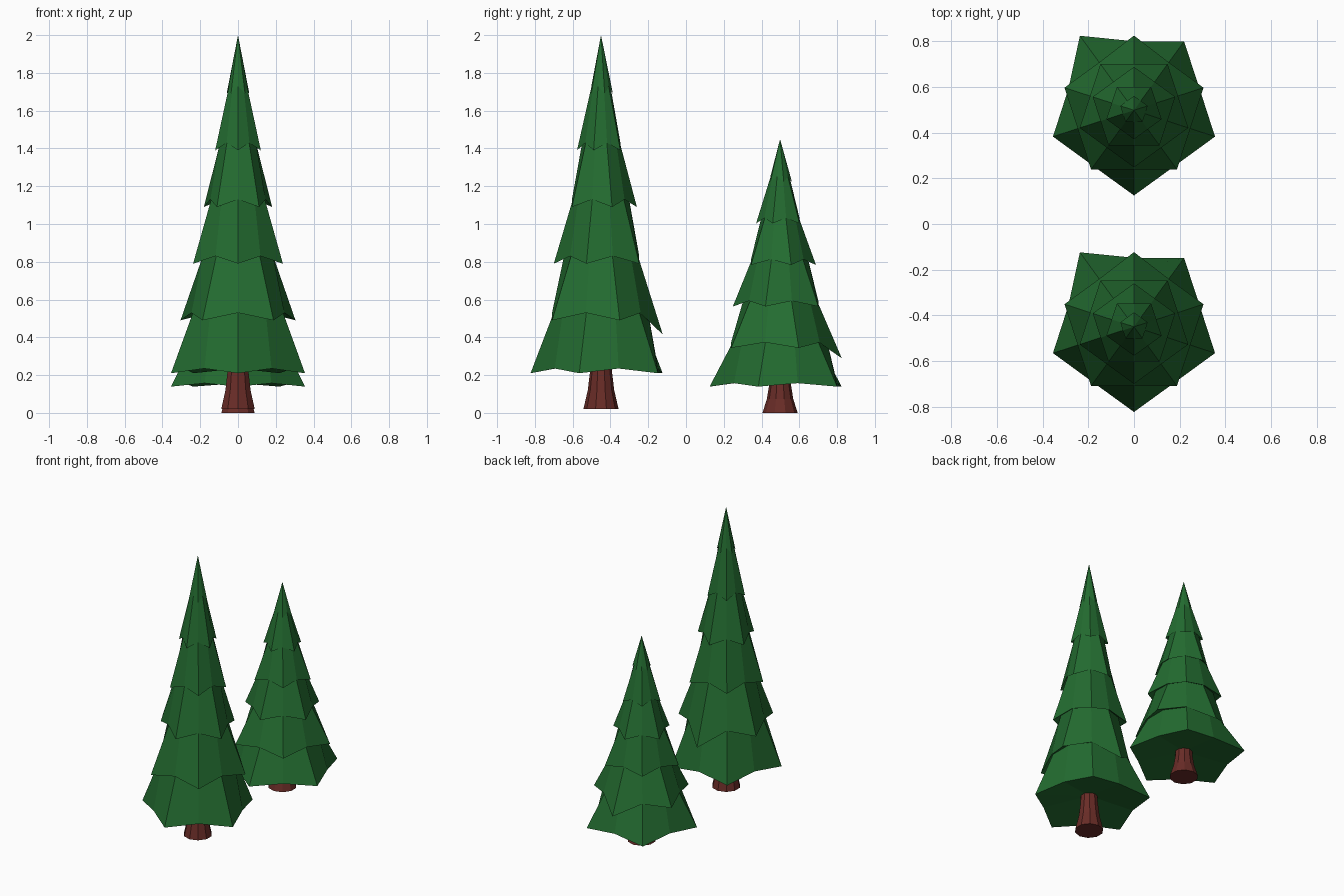
import bpy, bmesh
from math import cos, sin, radians

if "Cube" in bpy.data.objects:
    bpy.data.objects.remove(bpy.data.objects["Cube"])


def material(name, rgb):
    m = bpy.data.materials.new(name)
    m.diffuse_color = (*rgb, 1)
    m.use_nodes = True
    m.node_tree.nodes["Principled BSDF"].inputs["Base Color"].default_value = m.diffuse_color
    return m


GREEN = material("needles", (0.017, 0.15, 0.03))
BROWN = material("bark", (0.14, 0.025, 0.02))

# Branch tiers, bottom to top: tip radius, tip height, notch height
TIERS = [(0.373, 0.19, 0.215), (0.32, 0.47, 0.51), (0.25, 0.77, 0.81),
         (0.19, 1.07, 1.11), (0.127, 1.37, 1.41), (0.063, 1.67, 1.71)]
TOP = 1.98


def ring(bm, points):
    return [bm.verts.new((r * cos(radians(a)), r * sin(radians(a)), z)) for a, r, z in points]


def bridge(bm, low, high):
    n = len(low)
    for i in range(n):
        j = (i + 1) % n
        bm.faces.new((low[i], low[j], high[j], high[i]))


def fan(bm, loop, z):
    centre = bm.verts.new((0, 0, z))
    for i in range(len(loop)):
        bm.faces.new((loop[i], loop[(i + 1) % len(loop)], centre))


def finish(bm, name, y, z, height, mat):
    bmesh.ops.recalc_face_normals(bm, faces=bm.faces[:])
    for v in bm.verts:
        v.co.z = v.co.z * height + z
        v.co.y += y
    mesh = bpy.data.meshes.new(name)
    bm.to_mesh(mesh)
    bm.free()
    mesh.materials.append(mat)
    bpy.context.collection.objects.link(bpy.data.objects.new(name, mesh))


def skirt(k):
    # Five drooping tips with raised notches between, turned on every other tier
    r, tip, notch = TIERS[k]
    pts = []
    for i in range(10):
        a = -90 + 36 * i
        if i % 2 == k % 2:
            rr, zz = r, tip
            if k == 0 and i == 6:      # longer back left branch
                rr = 0.403
            if k == 1 and i == 5:      # sagging back branch
                rr, zz = 0.327, 0.395
            pts.append((a, rr, zz))
        else:
            pts.append((a, r * 0.81, notch))
    return pts


def tree(name, y, z, height):
    # Foliage: stacked skirts in one continuous shell
    bm = bmesh.new()
    low = ring(bm, skirt(0))
    fan(bm, low, 0.26)
    for k in range(len(TIERS)):
        if k + 1 < len(TIERS):
            r, _, notch = TIERS[k + 1]
            high = ring(bm, [(-90 + 36 * i, r * 0.78, notch + 0.003) for i in range(10)])
            bridge(bm, low, high)
            low = ring(bm, skirt(k + 1))
            bridge(bm, high, low)
        else:
            fan(bm, low, TOP)
    finish(bm, name + "_foliage", y, z, height, GREEN)

    # Trunk: flared ten-sided column
    bm = bmesh.new()
    profile = [(0.093, 0), (0.07, 0.1), (0.058, 0.2), (0.055, 0.28)]
    rings = [ring(bm, [(-90 + 36 * i, r, h) for i in range(10)]) for r, h in profile]
    for a, b in zip(rings, rings[1:]):
        bridge(bm, a, b)
    bm.faces.new(rings[0])
    bm.faces.new(rings[-1])
    finish(bm, name + "_trunk", y, z, height, BROWN)


tree("tall_tree", -0.45, 0.02, 1.0)
tree("short_tree", 0.498, 0.0, 0.732)
